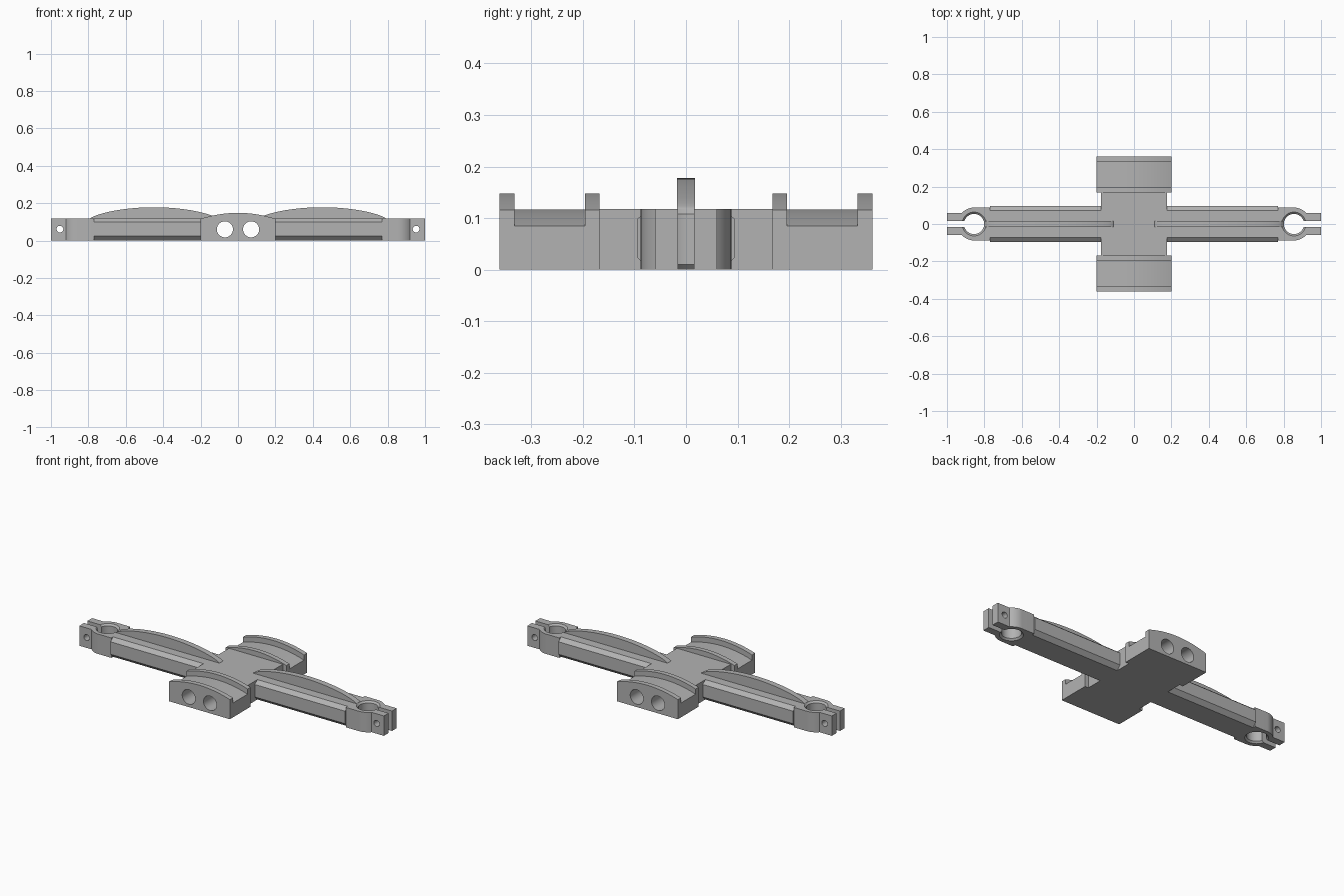
import bpy, bmesh, math

cube = bpy.data.objects.get("Cube")
if cube:
    bpy.data.objects.remove(cube, do_unlink=True)

GREY = (0.45, 0.45, 0.45, 1)
grey = bpy.data.materials.new("plain grey")
grey.use_nodes = True
grey.diffuse_color = GREY
grey.node_tree.nodes["Principled BSDF"].inputs["Base Color"].default_value = GREY

TOP = 0.118                      # height of the flat top
PLACE = {"x": lambda a, b, t: (t, a, b),
         "y": lambda a, b, t: (a, t, b),
         "z": lambda a, b, t: (a, b, t)}


def prism(name, outline, axis, lo, hi):
    """Extrude a closed 2D outline along an axis."""
    bm = bmesh.new()
    rings = [[bm.verts.new(PLACE[axis](a, b, t)) for a, b in outline] for t in (lo, hi)]
    for ring in rings:
        bm.faces.new(ring)
    n = len(outline)
    for i in range(n):
        j = (i + 1) % n
        bm.faces.new((rings[0][i], rings[0][j], rings[1][j], rings[1][i]))
    return finish(name, bm)


def cone(name, r_low, r_high, lo, hi, x):
    """Upright cone or cylinder centred on the arm line."""
    bm = bmesh.new()
    bmesh.ops.create_cone(bm, cap_ends=True, segments=48, radius1=r_low,
                          radius2=r_high, depth=hi - lo)
    bmesh.ops.translate(bm, verts=bm.verts, vec=(x, 0, (lo + hi) / 2))
    return finish(name, bm)


def finish(name, bm):
    bmesh.ops.recalc_face_normals(bm, faces=bm.faces)
    mesh = bpy.data.meshes.new(name)
    bm.to_mesh(mesh)
    bm.free()
    mesh.materials.append(grey)
    obj = bpy.data.objects.new(name, mesh)
    bpy.context.collection.objects.link(obj)
    return obj


def activate(obj):
    bpy.ops.object.select_all(action="DESELECT")
    obj.select_set(True)
    bpy.context.view_layer.objects.active = obj


def cut(obj, cutter):
    cutter.hide_render = True
    mod = obj.modifiers.new("cut", "BOOLEAN")
    mod.operation, mod.solver, mod.object = "DIFFERENCE", "EXACT", cutter
    activate(obj)
    bpy.ops.object.modifier_apply(modifier=mod.name)
    bpy.data.objects.remove(cutter, do_unlink=True)


def mirror(obj, axis):
    mod = obj.modifiers.new("mirror", "MIRROR")
    mod.use_axis = [axis == a for a in "xyz"]
    mod.use_mirror_merge = False
    activate(obj)
    bpy.ops.object.modifier_apply(modifier=mod.name)


def circle(cx, cy, r, n=40):
    return [(cx + r * math.cos(math.tau * i / n), cy + r * math.sin(math.tau * i / n))
            for i in range(n)]


def rect(x0, x1, y0, y1):
    return [(x0, y0), (x1, y0), (x1, y1), (x0, y1)]


def arch(half, peak, n=32):
    """Shallow arc from -half to half."""
    xs = [half * (2 * i / n - 1) for i in range(n + 1)]
    return [(x, peak - 0.032 * (x / 0.2) ** 2) for x in xs]


def bore(obj):
    for x in (-0.07, 0.07):
        cut(obj, prism("bore_cutter", circle(x, 0.06, 0.043), "y", -0.5, 0.5))


# Middle block with the two bores running through
centre = prism("centre_block", rect(-0.177, 0.177, 0, TOP), "y", -0.168, 0.168)
bore(centre)

# Arched saddles front and back, each with a channel between two rims
saddle = prism("saddles", [(0.2, 0), (-0.2, 0)] + arch(0.2, 0.148), "y", 0.168, 0.362)
cut(saddle, prism("channel_cutter", [(0.22, 0.3), (-0.22, 0.3)] + arch(0.22, 0.117),
                  "y", 0.196, 0.333))
bore(saddle)
mirror(saddle, "y")

# Arms with bevelled edges
w, e, c, z = 0.095, 0.071, 0.024, TOP
arm = prism("arms", [(-e, 0), (e, 0), (w, c), (w, z - c + 0.004), (e, z),
                     (-e, z), (-w, z - c + 0.004), (-w, c)], "x", 0.177, 0.77)
mirror(arm, "x")

# Curved stiffening fins along the arm tops
steps = [math.cos(math.pi * i / 40) for i in range(41)]
crown = [(0.45 + 0.34 * t, TOP + 0.06 * max(0, 1 - t * t) ** 0.75) for t in steps]
fin = prism("fins", [(0.11, 0.112), (0.79, 0.112)] + crown, "y", -0.017, 0.017)
mirror(fin, "x")

# Split clamps with ears at the arm ends
HOLE = 0.855
sweep = math.asin(0.06 / 0.088)
side = [(0.77, 0.088)] + [
    (HOLE + 0.088 * math.cos(a), 0.088 * math.sin(a))
    for a in (math.pi / 2 + (sweep - math.pi / 2) * i / 12 for i in range(13))
] + [(1.0, 0.06)]
clamp = prism("clamps", side + [(x, -y) for x, y in reversed(side)], "z", 0, TOP)
cut(clamp, cone("hole_cutter", 0.054, 0.054, -0.05, 0.2, HOLE))
cut(clamp, cone("lower_bevel_cutter", 0.074, 0.054, -0.01, 0.01, HOLE))
cut(clamp, cone("upper_bevel_cutter", 0.054, 0.074, TOP - 0.01, TOP + 0.01, HOLE))
cut(clamp, prism("slit_cutter", rect(HOLE, 1.1, -0.016, 0.016), "z", -0.1, 0.2))
cut(clamp, prism("bolt_cutter", circle(0.952, 0.061, 0.018, 24), "y", -0.2, 0.2))
mirror(clamp, "x")

# Smooth the curves, keep the edges crisp
for part in (centre, saddle, arm, fin, clamp):
    activate(part)
    bpy.ops.object.shade_smooth_by_angle(angle=math.radians(30))
